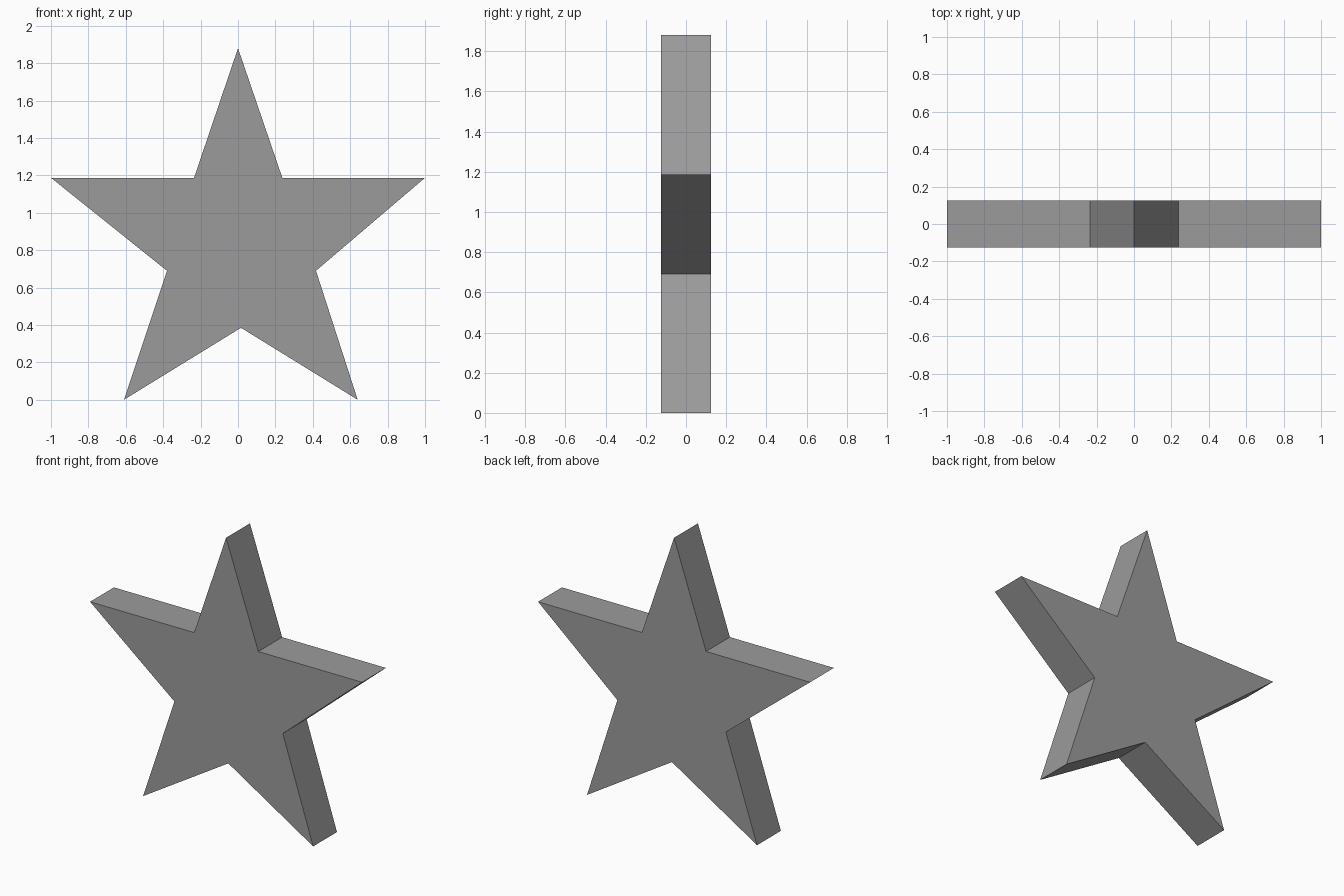
import bpy
import bmesh
from mathutils import Vector

cube = bpy.data.objects.get("Cube")
if cube:
    bpy.data.objects.remove(cube, do_unlink=True)

# Grey material
grey = bpy.data.materials.new("grey")
grey.use_nodes = True
colour = (0.33, 0.33, 0.33, 1)
grey.diffuse_color = colour
grey.node_tree.nodes["Principled BSDF"].inputs["Base Color"].default_value = colour

# Slightly uneven star outline (x, z), counter-clockwise seen from the front
outline = [(0, 1.88), (-0.235, 1.187), (-1, 1.187), (-0.38, 0.69), (-0.61, 0),
           (0.016, 0.385), (0.64, 0), (0.417, 0.69), (1, 1.187), (0.237, 1.187)]
depth = 0.25

# Star plate: the outline extruded from front to back
bm = bmesh.new()
face = bm.faces.new([bm.verts.new((x, -depth / 2, z)) for x, z in outline])
extruded = bmesh.ops.extrude_face_region(bm, geom=[face], use_keep_orig=True)
back = [v for v in extruded["geom"] if isinstance(v, bmesh.types.BMVert)]
bmesh.ops.translate(bm, verts=back, vec=Vector((0, depth, 0)))
bmesh.ops.recalc_face_normals(bm, faces=bm.faces)

mesh = bpy.data.meshes.new("star")
bm.to_mesh(mesh)
bm.free()
mesh.materials.append(grey)
star = bpy.data.objects.new("star", mesh)
bpy.context.collection.objects.link(star)
